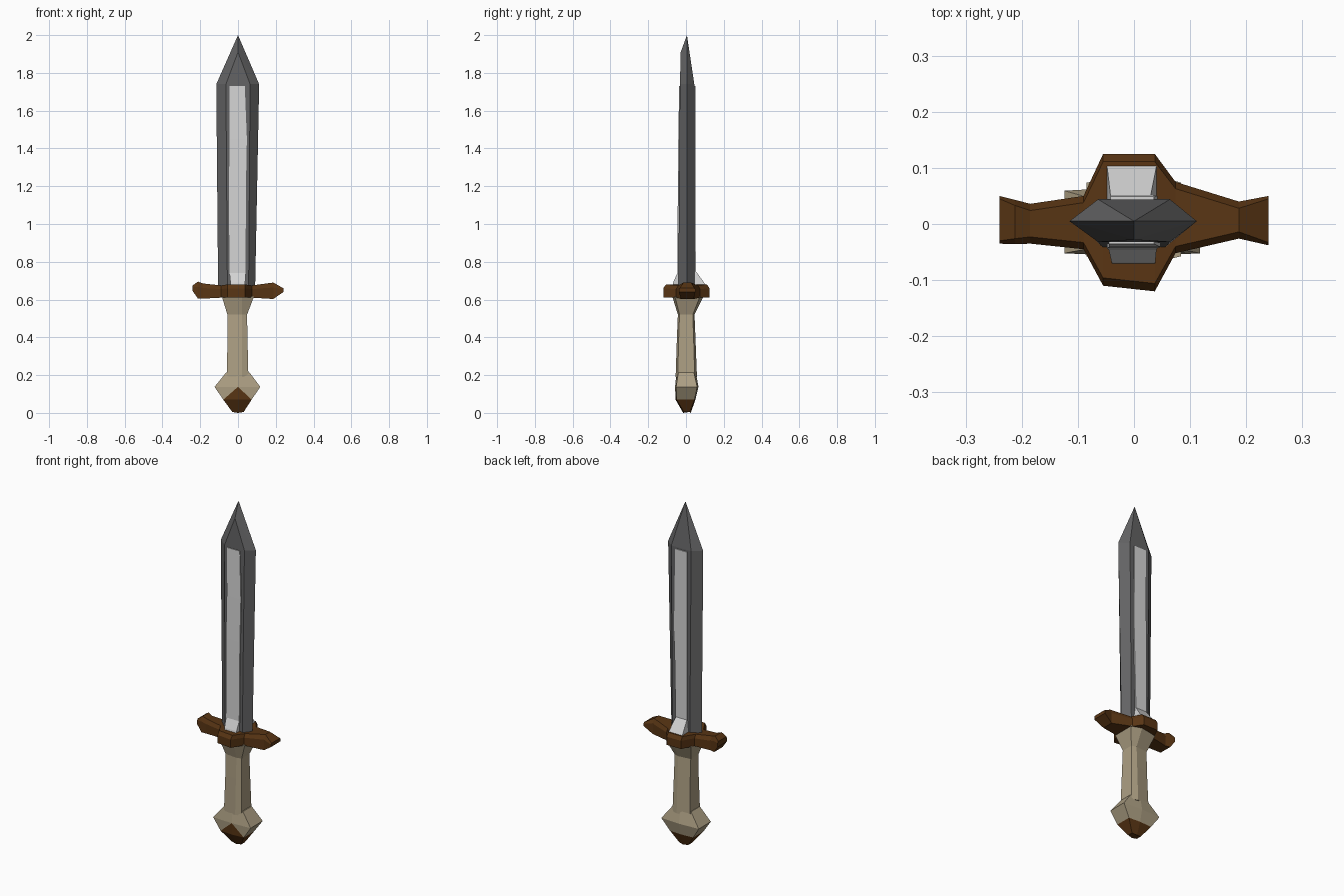
import bpy, bmesh

if "Cube" in bpy.data.objects:
    bpy.data.objects.remove(bpy.data.objects["Cube"])


def material(name, rgb):
    m = bpy.data.materials.new(name)
    m.use_nodes = True
    m.diffuse_color = (*rgb, 1)
    b = m.node_tree.nodes["Principled BSDF"]
    b.inputs["Base Color"].default_value = (*rgb, 1)
    b.inputs["Roughness"].default_value = 0.8
    return m


STEEL = material("dark steel", (0.125, 0.125, 0.128))
SILVER = material("pale silver", (0.66, 0.66, 0.66))
WOOD = material("brown wood", (0.1, 0.036, 0.007))
BONE = material("tan bone", (0.42, 0.35, 0.23))


def finish(bm, name, mats):
    bmesh.ops.recalc_face_normals(bm, faces=bm.faces)
    me = bpy.data.meshes.new(name)
    bm.to_mesh(me)
    bm.free()
    for m in mats:
        me.materials.append(m)
    ob = bpy.data.objects.new(name, me)
    bpy.context.collection.objects.link(ob)
    return ob


def loft(bm, rings, cap_start=True, cap_end=True):
    """Skin a list of closed point rings and return their vertices."""
    vs = [[bm.verts.new(p) for p in ring] for ring in rings]
    n = len(vs[0])
    for a, b in zip(vs, vs[1:]):
        for i in range(n):
            j = (i + 1) % n
            bm.faces.new((a[i], a[j], b[j], b[i]))
    if cap_start:
        bm.faces.new(vs[0])
    if cap_end:
        bm.faces.new(vs[-1])
    return vs


# Blade: six-sided bar with a spear point
def blade_ring(z, left, right, front, back, flat):
    return [(left, 0.005, z), (-flat, front, z), (flat, front, z),
            (right, 0.005, z), (flat, back, z), (-flat, back, z)]


bm = bmesh.new()
rings = loft(bm, [blade_ring(0.63, -0.105, 0.09, -0.041, 0.045, 0.056),
                  blade_ring(1.74, -0.115, 0.112, -0.032, 0.044, 0.064)], cap_end=False)
l, fl, fr, r, br, bl = rings[-1]
ridge = bm.verts.new((0, -0.028, 1.91))
tip = bm.verts.new((0, 0.005, 2.0))
for face in ((fl, fr, ridge), (l, fl, ridge), (fr, r, ridge), (l, ridge, tip),
             (ridge, r, tip), (bl, br, tip), (l, bl, tip), (r, br, tip)):
    bm.faces.new(face)
finish(bm, "blade", [STEEL])


# Inlaid strips on both faces, flaring out where they meet the guard
def strip(name, rows):
    bm = bmesh.new()
    loft(bm, [[(x0, 0, z), (x0, y, z), (x1, y, z), (x1, 0, z)]
              for z, x0, x1, y in rows])
    finish(bm, name, [SILVER])


strip("front_strip", [(0.66, -0.036, 0.036, -0.075), (0.69, -0.04, 0.038, -0.068),
                      (0.74, -0.045, 0.04, -0.046), (1.2, -0.048, 0.042, -0.043),
                      (1.45, -0.044, 0.047, -0.041), (1.73, -0.045, 0.036, -0.036)])
strip("back_strip", [(0.66, -0.05, 0.04, 0.11), (0.68, -0.048, 0.04, 0.103),
                     (0.75, -0.042, 0.03, 0.052), (1.3, -0.042, 0.042, 0.05),
                     (1.73, -0.042, 0.036, 0.049)])

# Guard: lofted along x, wide in the middle and flared at the ends
bm = bmesh.new()
guard = []
for x, y0, y1, low, high, bevel in [
        (-0.24, -0.035, 0.05, 0.645, 0.675, 0.005),
        (-0.212, -0.036, 0.043, 0.605, 0.695, 0.01),
        (-0.185, -0.035, 0.036, 0.605, 0.685, 0.012),
        (-0.09, -0.045, 0.05, 0.61, 0.675, 0.012),
        (-0.055, -0.11, 0.125, 0.612, 0.68, 0.014),
        (0.037, -0.12, 0.125, 0.612, 0.68, 0.014),
        (0.074, -0.052, 0.075, 0.61, 0.675, 0.012),
        (0.187, -0.026, 0.04, 0.603, 0.69, 0.012),
        (0.24, -0.038, 0.05, 0.64, 0.66, 0.005)]:
    mid = low + 0.7 * (high - low)
    guard.append([(x, y0, low), (x, y0, mid), (x, y0 + bevel, high),
                  (x, y1 - bevel, high), (x, y1, mid), (x, y1, low)])
loft(bm, guard)
finish(bm, "guard", [WOOD])


# Grip and pommel share a boxy section with a raised rib front and back
def handle_ring(z, x0, x1, y0, y1, rib=0.02, square=0.8):
    return [(x0, y0 * square, z), (rib, y0, z), (x1, y0 * square, z),
            (x1, y1 * square, z), (rib, y1, z), (x0, y1 * square, z)]


bm = bmesh.new()
loft(bm, [handle_ring(0.19, -0.06, 0.055, -0.055, 0.058),
          handle_ring(0.4, -0.055, 0.05, -0.048, 0.05),
          handle_ring(0.52, -0.056, 0.048, -0.043, 0.045),
          handle_ring(0.615, -0.085, 0.084, -0.072, 0.092)])
finish(bm, "grip", [BONE])

# Pommel: faceted knob with a wooden foot and a wooden patch in front
bm = bmesh.new()
top, belly, foot, end = loft(bm, [
    handle_ring(0.215, -0.062, 0.06, -0.05, 0.052, 0),
    handle_ring(0.138, -0.124, 0.118, -0.058, 0.066, 0, 0.9),
    handle_ring(0.07, -0.078, 0.072, -0.055, 0.05, 0, 0.9),
    handle_ring(0.005, -0.03, 0.03, -0.015, 0.025, 0)])
end[1].co.z = end[4].co.z = 0
for corner in (0, 2):
    shared = [f for f in belly[1].link_faces if foot[corner] in f.verts]
    bmesh.utils.face_split(shared[0], belly[1], foot[corner])
for f in bm.faces:
    patch = belly[1] in f.verts and foot[1] in f.verts
    low = all(v.co.z < 0.08 for v in f.verts)
    f.material_index = 1 if patch or low else 0
finish(bm, "pommel", [BONE, WOOD])
